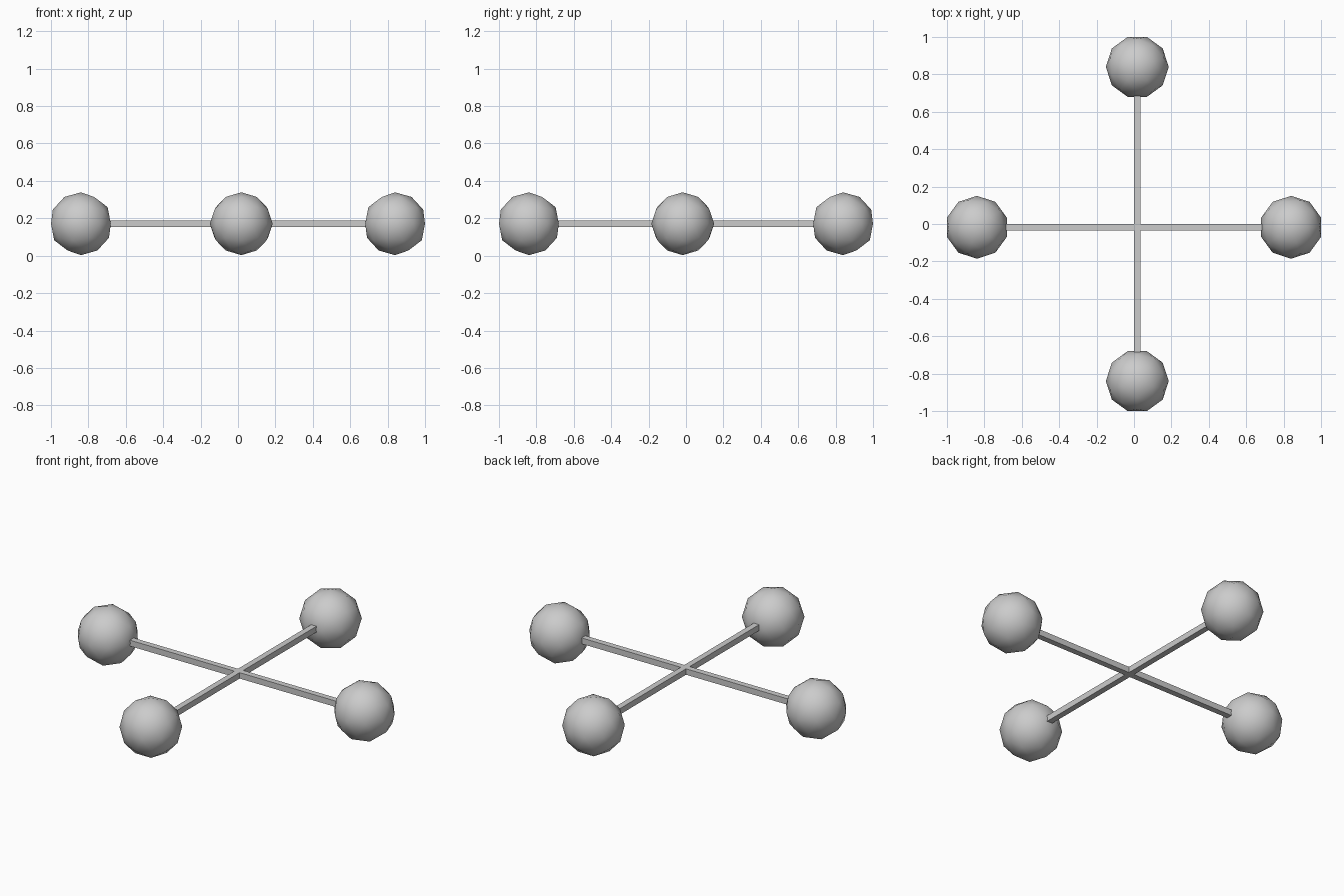
import bpy
from math import pi, cos, sin

if "Cube" in bpy.data.objects:
    bpy.data.objects.remove(bpy.data.objects["Cube"])

R = 0.168       # ball radius
T = 0.035       # rod thickness
Z = 0.171       # height of the rod and ball centres
OFF = T / 2     # the rods meet slightly off centre
REACH = 0.84    # distance from the centre to each ball


def ball(name, x, y, turn):
    bpy.ops.mesh.primitive_ico_sphere_add(subdivisions=2, radius=R,
                                          location=(x, y, Z), rotation=(0, 0, turn))
    bpy.context.object.name = name
    bpy.ops.object.shade_smooth()


def rod(name, x, y, size):
    bpy.ops.mesh.primitive_cube_add(size=1, location=(x, y, Z))
    ob = bpy.context.object
    ob.name = name
    ob.scale = size


# Crossed square rods
rod("rod_left_right", 0, -OFF, (1.38, T, T))
rod("rod_front_back", OFF, 0, (T, 1.38, T))

# Low-poly balls on the four rod ends
for i, name in enumerate(("right_ball", "back_ball", "left_ball", "front_ball")):
    a = i * pi / 2
    along_x = i % 2 == 0
    x = REACH * cos(a) if along_x else OFF
    y = -OFF if along_x else REACH * sin(a)
    ball(name, x, y, a)
